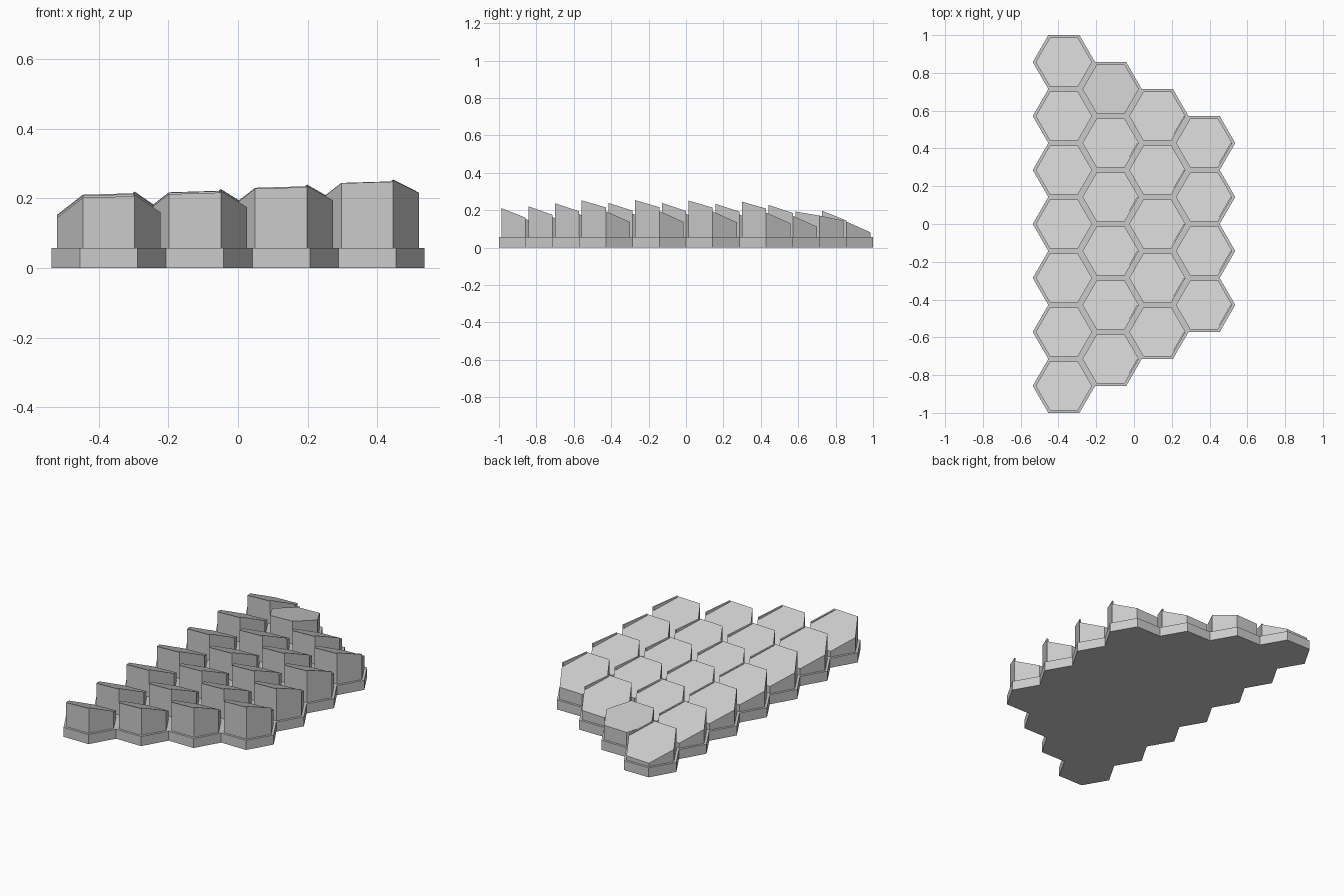
import bpy, bmesh
from math import cos, sin, radians, sqrt

default = bpy.data.objects.get("Cube")
if default:
    bpy.data.objects.remove(default, do_unlink=True)

R = 2 / (7 * sqrt(3))      # base hexagon radius; seven span the long side
PITCH = R * sqrt(3)
BASE_H = 0.057
INNER = 0.149              # pillar radius
FIN_T = 0.008

grey = bpy.data.materials.new("stone grey")
grey.use_nodes = True
grey.diffuse_color = (0.6, 0.6, 0.6, 1)
bsdf = grey.node_tree.nodes["Principled BSDF"]
bsdf.inputs["Base Color"].default_value = (0.6, 0.6, 0.6, 1)


def finish(bm, name):
    bmesh.ops.recalc_face_normals(bm, faces=bm.faces)
    mesh = bpy.data.meshes.new(name)
    bm.to_mesh(mesh)
    bm.free()
    mesh.materials.append(grey)
    obj = bpy.data.objects.new(name, mesh)
    bpy.context.collection.objects.link(obj)


def corner(cx, cy, r, k):
    a = radians(60 * k)
    return cx + r * cos(a), cy + r * sin(a)


def prism(bm, points, bottom, top):
    """Upright prism whose top follows the height function."""
    low = [bm.verts.new((x, y, bottom)) for x, y in points]
    high = [bm.verts.new((x, y, top(x, y))) for x, y in points]
    n = len(points)
    bm.faces.new(low[::-1])
    bm.faces.new(high)
    for i in range(n):
        j = (i + 1) % n
        bm.faces.new((low[i], low[j], high[j], high[i]))


# Columns shrink from seven cells to four
cells = []
for col in range(4):
    count = 7 - col
    for row in range(count):
        cells.append((col, row == count - 1, (col - 1.5) * 1.5 * R,
                      (row - (count - 1) / 2) * PITCH))

# Base: welded honeycomb extruded upward
bm = bmesh.new()
for col, last, cx, cy in cells:
    bm.faces.new([bm.verts.new((*corner(cx, cy, R, k), 0)) for k in range(6)])
bmesh.ops.remove_doubles(bm, verts=bm.verts, dist=0.001)
floor = bm.faces[:]
ext = bmesh.ops.extrude_face_region(bm, geom=floor, use_keep_orig=True)
top_verts = [g for g in ext["geom"] if isinstance(g, bmesh.types.BMVert)]
bmesh.ops.translate(bm, verts=top_verts, vec=(0, 0, BASE_H))
finish(bm, "honeycomb_base")

# Pillars with sloping tops, and thin fins along one high edge
pillars, fins = bmesh.new(), bmesh.new()
front_heights = (0.212, 0.219, 0.232, 0.246)
fin_slopes = (0.40, 0.36, 0.33, 0.29)
for col, last, cx, cy in cells:
    flat = col == 1 and last
    slope = 0.19 if flat else 0.43
    front = front_heights[col] - 0.02 * cy * cy - 0.008 * cy
    if flat:
        front -= 0.012
    front_y = cy - INNER * sin(radians(60))

    def top(x, y):
        return front + 0.03 * (x - cx) - slope * (y - front_y)

    prism(pillars, [corner(cx, cy, INNER, k) for k in range(6)], BASE_H - 0.01, top)
    if flat:
        continue

    def fin_top(x, y):
        return front + 0.007 - fin_slopes[col] * (y - front_y)

    inner_r = INNER - FIN_T / cos(radians(30))
    outline = [corner(cx, cy, INNER, -1), corner(cx, cy, INNER, 0),
               corner(cx, cy, inner_r, 0), corner(cx, cy, inner_r, -1)]
    prism(fins, outline, BASE_H, fin_top)
finish(pillars, "sloped_pillars")
finish(fins, "edge_fins")
